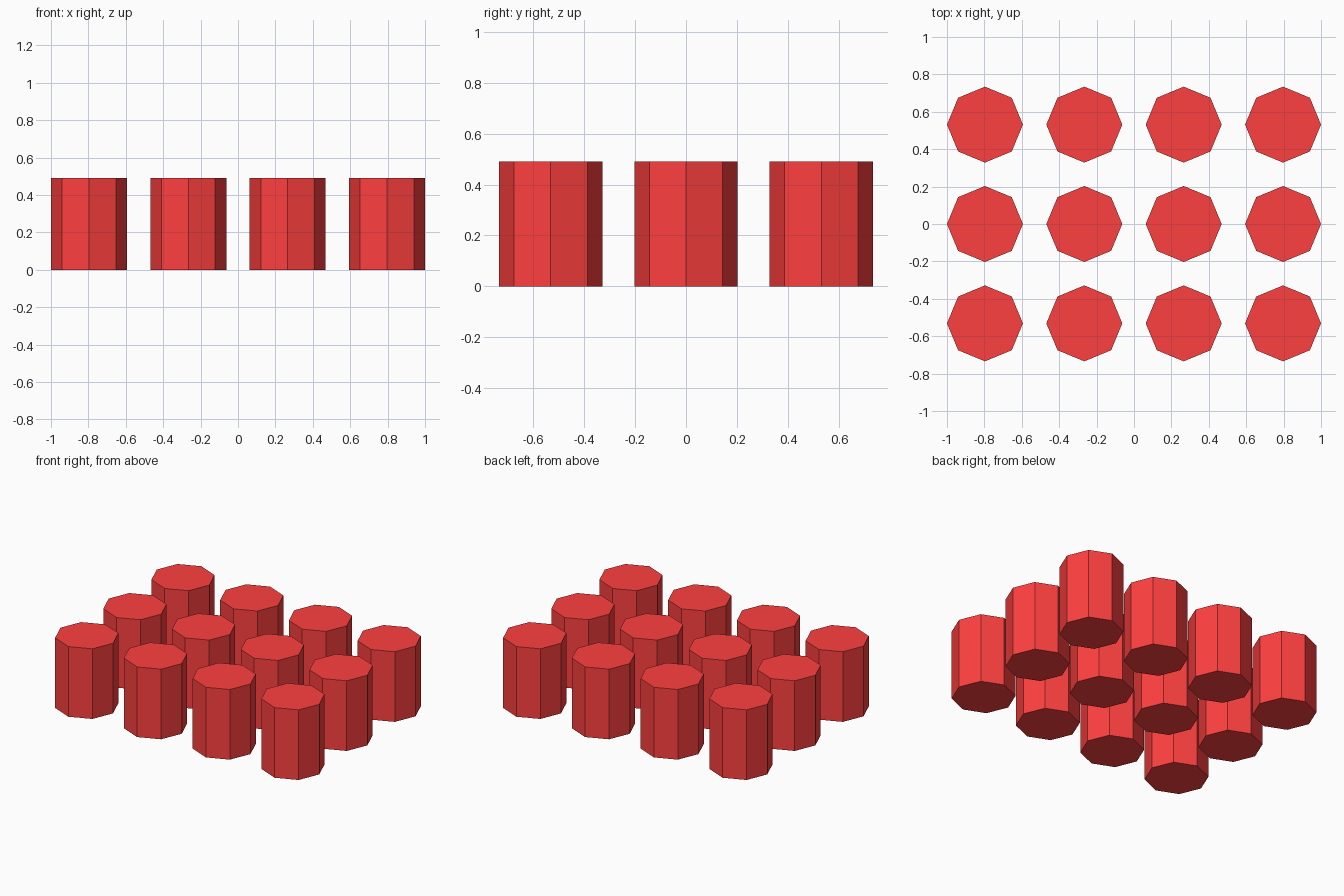
import bpy

if "Cube" in bpy.data.objects:
    bpy.data.objects.remove(bpy.data.objects["Cube"])

RADIUS = 0.203
HEIGHT = 0.49
PITCH = 0.5313
COLUMNS, ROWS = 4, 3

red = bpy.data.materials.new("red")
red.diffuse_color = (1.0, 0.05, 0.05, 1.0)
red.use_nodes = True
red.node_tree.nodes["Principled BSDF"].inputs["Base Color"].default_value = red.diffuse_color


def add_post(name, x, y):
    # Octagonal post with corners pointing along x and y
    bpy.ops.mesh.primitive_cylinder_add(
        vertices=8, radius=RADIUS, depth=HEIGHT, location=(x, y, HEIGHT / 2))
    post = bpy.context.object
    post.name = name
    post.data.materials.append(red)


# Grid of identical posts, centred on the origin
for row in range(ROWS):
    for col in range(COLUMNS):
        add_post(f"post_row{row + 1}_col{col + 1}",
                 (col - (COLUMNS - 1) / 2) * PITCH,
                 (row - (ROWS - 1) / 2) * PITCH)
